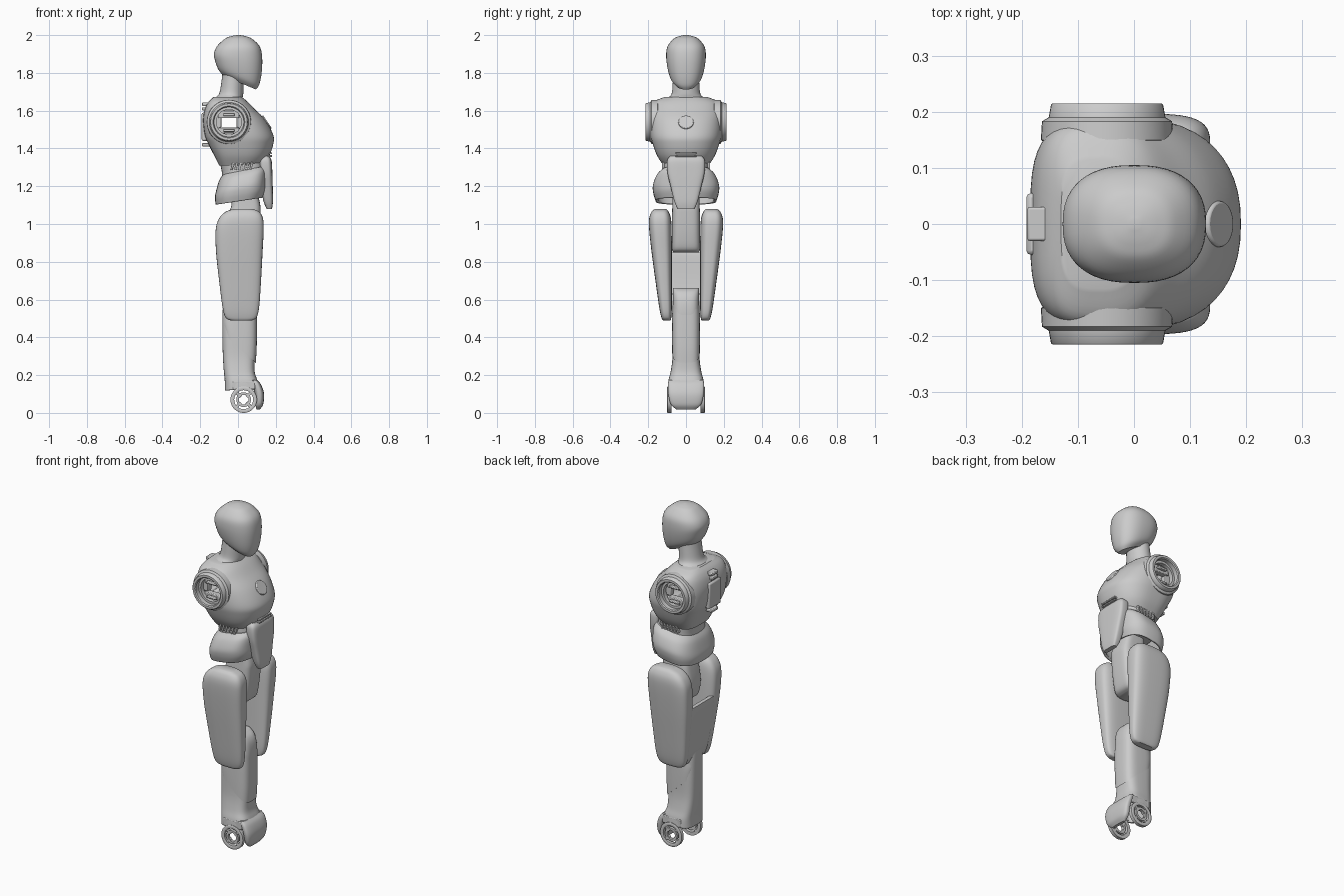
import bpy, bmesh, math
from mathutils import Matrix, Vector

if "Cube" in bpy.data.objects:
    bpy.data.objects.remove(bpy.data.objects["Cube"], do_unlink=True)

grey = bpy.data.materials.new("light_grey")
grey.use_nodes = True
grey.diffuse_color = (0.6, 0.6, 0.6, 1)
grey.node_tree.nodes["Principled BSDF"].inputs["Base Color"].default_value = (0.6, 0.6, 0.6, 1)


def finish(name, bm, mirror=False, bevel=0, shell=0):
    """Turn a bmesh into a smooth-shaded object with optional modifiers."""
    bmesh.ops.recalc_face_normals(bm, faces=bm.faces)
    me = bpy.data.meshes.new(name)
    bm.to_mesh(me)
    bm.free()
    me.materials.append(grey)
    ob = bpy.data.objects.new(name, me)
    bpy.context.collection.objects.link(ob)
    bpy.ops.object.select_all(action='DESELECT')
    ob.select_set(True)
    bpy.context.view_layer.objects.active = ob
    bpy.ops.object.shade_smooth_by_angle(angle=math.radians(38))
    if shell:
        m = ob.modifiers.new("Shell", 'SOLIDIFY')
        m.thickness = shell
    if bevel:
        m = ob.modifiers.new("Bevel", 'BEVEL')
        m.width, m.segments = bevel, 2
    if mirror:
        m = ob.modifiers.new("Mirror", 'MIRROR')
        m.use_axis = (False, True, False)
    return ob


def spline(rows, steps=5):
    """Catmull-Rom interpolation through rows of numbers."""
    out = []
    for i in range(len(rows) - 1):
        a, b, c, d = (rows[max(0, min(len(rows) - 1, i + k))] for k in (-1, 0, 1, 2))
        for s in range(steps):
            t = s / steps
            out.append([q + 0.5 * t * ((r - p) + t * (2*p - 5*q + 4*r - u + t * (3*(q - r) + u - p)))
                        for p, q, r, u in zip(a, b, c, d)])
    return out + [rows[-1]]


def loft(name, rows, front=2.3, back=2.3, open_bottom=False, sides=48, **kw):
    """Stack rounded sections: (z, x_back, x_front, y_min, y_max, tilt)."""
    bm = bmesh.new()
    rings = []
    for z, x0, x1, y0, y1, tilt in spline(rows):
        ring = []
        for i in range(sides):
            a = 2 * math.pi * i / sides
            c, s = math.cos(a), math.sin(a)
            e = 2 / (front if c > 0 else back)
            x = (x0 + x1) / 2 + (x1 - x0) / 2 * math.copysign(abs(c) ** e, c)
            y = (y0 + y1) / 2 + (y1 - y0) / 2 * math.copysign(abs(s) ** e, s)
            ring.append(bm.verts.new((x, y, z + tilt * x)))
        rings.append(ring)
    for r, q in zip(rings, rings[1:]):
        for i in range(sides):
            j = (i + 1) % sides
            bm.faces.new((r[i], r[j], q[j], q[i]))
    bm.faces.new(rings[-1])
    if not open_bottom:
        bm.faces.new(rings[0])
    return finish(name, bm, **kw)


def sym(*rows):
    """Sections centred on y = 0: (z, x_back, x_front, half_width[, tilt])."""
    return [(r[0], r[1], r[2], -r[3], r[3], r[4] if len(r) > 4 else 0) for r in rows]


def boxes(name, items, mirror=False, bevel=0.004):
    """Boxes given as (x0, x1, y0, y1, z0, z1[, turn about y])."""
    bm = bmesh.new()
    for x0, x1, y0, y1, z0, z1, *turn in items:
        m = (Matrix.Translation(((x0 + x1) / 2, (y0 + y1) / 2, (z0 + z1) / 2))
             @ Matrix.Rotation(turn[0] if turn else 0, 4, 'Y')
             @ Matrix.Diagonal((x1 - x0, y1 - y0, z1 - z0, 1)))
        bmesh.ops.create_cube(bm, size=1, matrix=m)
    return finish(name, bm, mirror=mirror, bevel=bevel)


def lathe(name, cx, cz, profile, sides=48, mirror=True):
    """Closed (radius, y) profile spun about an axis along y."""
    bm = bmesh.new()
    rings = [[bm.verts.new((cx + r * math.cos(2 * math.pi * i / sides), y,
                            cz + r * math.sin(2 * math.pi * i / sides)))
              for i in range(sides)] for r, y in profile]
    for r, q in zip(rings, rings[1:] + rings[:1]):
        for i in range(sides):
            j = (i + 1) % sides
            bm.faces.new((r[i], r[j], q[j], q[i]))
    return finish(name, bm, mirror=mirror)


# Head and neck
loft("head", sym((1.752, -.08, .095, .055, -.42), (1.78, -.105, .112, .082, -.38),
                 (1.83, -.12, .125, .098, -.25), (1.89, -.127, .128, .105, -.08),
                 (1.94, -.112, .115, .098), (1.98, -.07, .075, .066),
                 (1.994, -.038, .042, .037), (2.0, -.006, .01, .008)), 2.4, 2.4)
loft("neck", sym((1.60, -.14, .04, .115), (1.66, -.125, .025, .1), (1.69, -.1, .028, .076),
                 (1.75, -.088, .03, .07), (1.82, -.08, .03, .068)), 2, 2)

# Chest with a sideways shoulder tunnel
SX, SZ = -.048, 1.54
chest = loft("chest", sym((1.31, -.10, .13, .12), (1.36, -.125, .165, .152), (1.42, -.155, .186, .175),
                          (1.47, -.176, .187, .187), (1.55, -.185, .145, .19), (1.61, -.175, .088, .186),
                          (1.648, -.155, .05, .168), (1.672, -.13, .02, .115)), 2.3, 3.6)
bm = bmesh.new()
bmesh.ops.create_cone(bm, cap_ends=True, segments=48, radius1=.08, radius2=.08, depth=.6,
                      matrix=Matrix.Translation((SX, 0, SZ)) @ Matrix.Rotation(math.pi / 2, 4, 'X'))
cutter = finish("shoulder_cutter", bm)
cutter.hide_render = True
cut = chest.modifiers.new("Shoulder tunnel", 'BOOLEAN')
cut.operation, cut.object, cut.solver = 'DIFFERENCE', cutter, 'EXACT'
bpy.context.view_layer.objects.active = chest
bpy.ops.object.modifier_apply(modifier=cut.name)
bpy.data.objects.remove(cutter, do_unlink=True)

# Shoulder sockets and the mechanism inside
lathe("shoulder_sockets", SX, SZ, [(.079, .12), (.118, .15), (.116, .183), (.104, .19),
                                   (.1, .212), (.097, .215), (.084, .215), (.079, .21)])
boxes("shoulder_frames", [(SX - .055, SX + .055, .13, .165, SZ + .02, SZ + .06),
                          (SX - .055, SX + .055, .13, .165, SZ - .06, SZ - .03),
                          (SX - .078, SX - .04, .12, .155, SZ - .03, SZ + .03),
                          (SX + .04, SX + .078, .12, .155, SZ - .03, SZ + .03),
                          (SX - .03, SX + .03, .165, .185, SZ + .032, SZ + .045),
                          (SX - .03, SX + .03, .165, .185, SZ - .052, SZ - .04)], True)
lathe("shoulder_inner_rings", SX, SZ, [(.066, .16), (.081, .16), (.081, .185), (.066, .185)])

# Round chest badge, spine pack and back ribs
bm = bmesh.new()
tilt = Vector((.16, 0, .105)).to_track_quat('Z', 'Y').to_matrix().to_4x4()
bmesh.ops.create_cone(bm, cap_ends=True, segments=40, radius1=.044, radius2=.04, depth=.024,
                      matrix=Matrix.Translation((.146, 0, 1.535)) @ tilt)
finish("chest_badge", bm, bevel=.003)
boxes("spine_pack", [(-.192, -.15, -.055, .055, 1.44, 1.59)], bevel=.008)
boxes("spine_ribs", [(-.19, -.14, -.03, .03, z, z + .018) for z in (1.41, 1.60, 1.625)])

# Waist, side vents, belly plate and pelvis
loft("waist", sym((1.20, -.085, .14, .125), (1.27, -.085, .14, .122), (1.34, -.10, .14, .12)), 2.6, 2.6)
boxes("waist_vents", [(x, x + .011, .09, .128, 1.285, 1.328, .25)
                      for x in (-.035, -.015, .005, .025, .045, .065)], True, .002)
loft("belly_plate", sym((1.08, .152, .18, .045), (1.12, .135, .185, .062), (1.20, .12, .184, .082),
                        (1.27, .115, .182, .098), (1.335, .11, .178, .1), (1.36, .11, .165, .085)), 4, 4)
boxes("belly_vent", [(.16, .181, -.055, .055, z, z + .009) for z in (1.355, 1.37)], bevel=.002)
loft("pelvis_shell", sym((1.12, -.118, .13, .16, .15), (1.16, -.122, .145, .173, .15),
                         (1.20, -.115, .148, .175, .18), (1.25, -.1, .15, .155, .2),
                         (1.278, -.08, .14, .125, .2)), 3, 2.8, open_bottom=True, shell=.014)

# Hip link between the thighs
loft("hip_link", sym((.85, -.02, .06, .068), (.87, -.05, .09, .074), (.95, -.065, .108, .075),
                     (1.05, -.05, .118, .074), (1.10, -.035, .118, .072), (1.18, -.03, .1, .07)), 4, 4)

# Thigh shells with the panel joining them at the back
loft("thigh_shells", [(.49, -.04, .075, .082, .122, 0), (.505, -.066, .098, .078, .13, 0),
                      (.56, -.082, .112, .075, .142, 0), (.70, -.1, .122, .075, .162, 0),
                      (.85, -.116, .13, .075, .182, 0), (.97, -.118, .136, .076, .195, 0),
                      (1.03, -.1, .132, .08, .195, 0), (1.065, -.065, .112, .092, .182, 0),
                      (1.08, -.02, .075, .105, .165, 0)], 3.4, 3.4, mirror=True)
loft("thigh_back_panel", sym((.505, -.062, -.045, .09), (.56, -.08, -.055, .1), (.70, -.1, -.075, .105),
                             (.82, -.113, -.085, .11), (.85, -.112, -.09, .11)), 6, 6)

# Shin with a raised front guard
loft("shin", sym((.125, -.07, .115, .096, .1), (.17, -.07, .102, .093, .05), (.22, -.075, .088, .081),
                 (.30, -.08, .088, .071), (.42, -.083, .092, .071), (.53, -.082, .1, .071),
                 (.60, -.072, .094, .07), (.64, -.05, .075, .07), (.66, -.015, .045, .067)),
     3.4, 3.4, open_bottom=True, shell=.012)
loft("knee_guard", sym((.35, -.075, .094, .0735, -.9), (.42, -.082, .099, .074, -.75),
                       (.50, -.075, .1, .0735, -.4), (.56, -.07, .099, .072, -.1)), 3.4, 3.4)

# Ankle discs with square hubs, and the toe cover
AX, AZ = .03, .07
lathe("ankle_rims", AX, AZ, [(.05, .078), (.07, .078), (.07, .098), (.067, .1), (.053, .1), (.05, .098)])
lathe("ankle_hub_rings", AX, AZ, [(.026, .08), (.039, .08), (.039, .098), (.026, .098)])
spokes = []
for k in range(4):
    a = math.pi / 4 + k * math.pi / 2
    x, z = AX + .038 * math.cos(a), AZ + .038 * math.sin(a)
    spokes.append((x - .017, x + .017, .08, .096, z - .008, z + .008, -a))
boxes("ankle_spokes", spokes, True, .002)
boxes("ankle_brackets", [(AX - .06, AX + .06, .078, .094, .125, .17)], True)
loft("toe_cover", sym((.018, .098, .115, .05), (.045, .092, .133, .08), (.10, .088, .138, .094),
                      (.15, .075, .122, .096), (.175, .07, .1, .09)), 3, 3)
